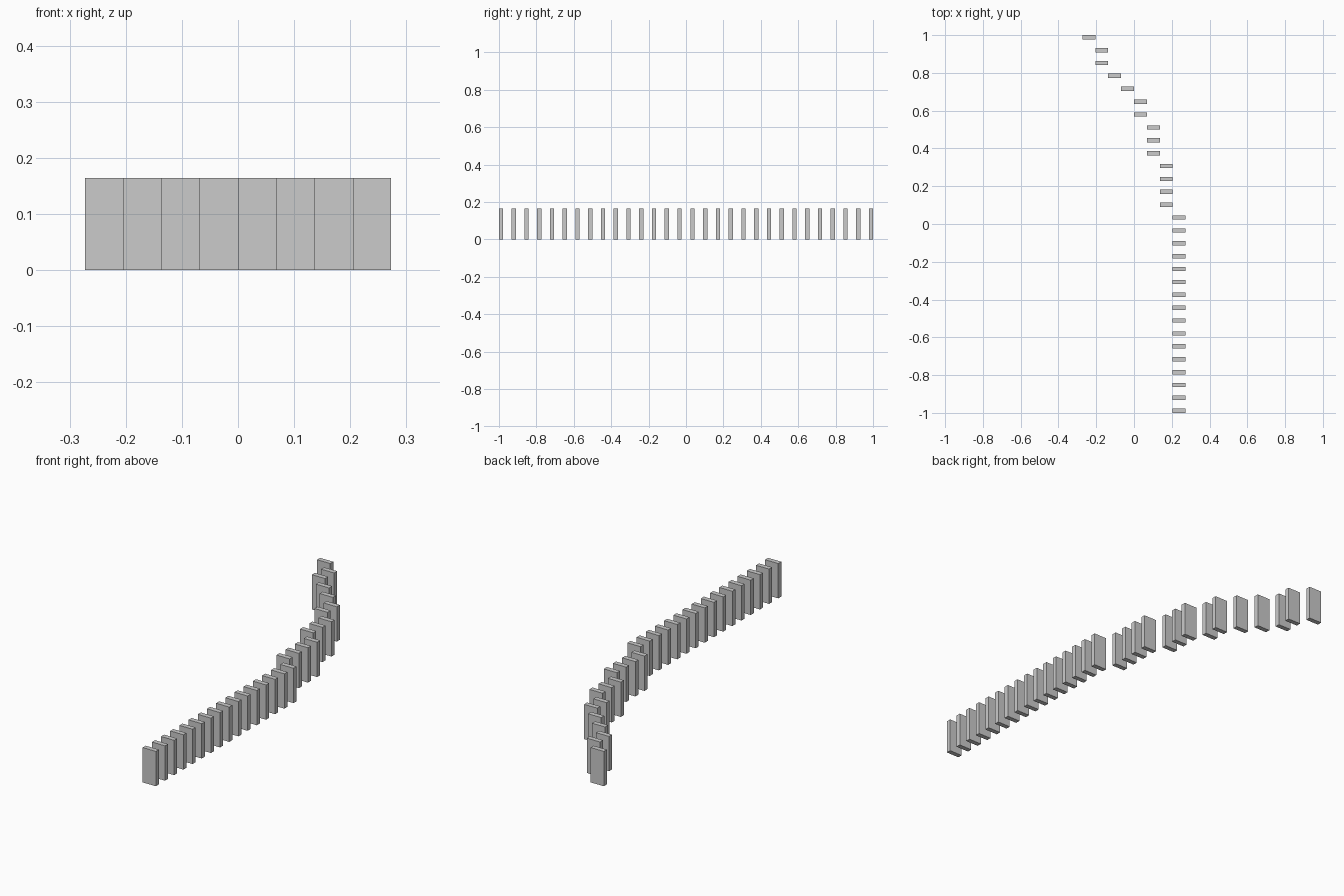
import bpy
import bmesh
from mathutils import Matrix, Vector

if "Cube" in bpy.data.objects:
    bpy.data.objects.remove(bpy.data.objects["Cube"])

S = 2 / (29 + 1 / 3)              # grid step, also the tile width
W, T, H = S, S / 3, 2.4 * S       # tile width, thickness, height

# column (left to right) of each tile, from the front row to the back row
columns = [7] * 16 + [6] * 4 + [5] * 3 + [4] * 2 + [3, 2, 1, 1, 0]

# shared upright tile mesh, origin at the bottom centre
mesh = bpy.data.meshes.new("tile")
bm = bmesh.new()
bmesh.ops.create_cube(bm, size=1, matrix=Matrix.Translation((0, 0, H / 2)) @
                      Matrix.Diagonal(Vector((W, T, H, 1))))
bm.to_mesh(mesh)
bm.free()

# curved row of standing tiles
for row, col in enumerate(columns):
    tile = bpy.data.objects.new(f"standing_tile_{row + 1:02d}", mesh)
    tile.location = ((col - 3.5) * S, -1 + T / 2 + row * S, 0)
    bpy.context.collection.objects.link(tile)
